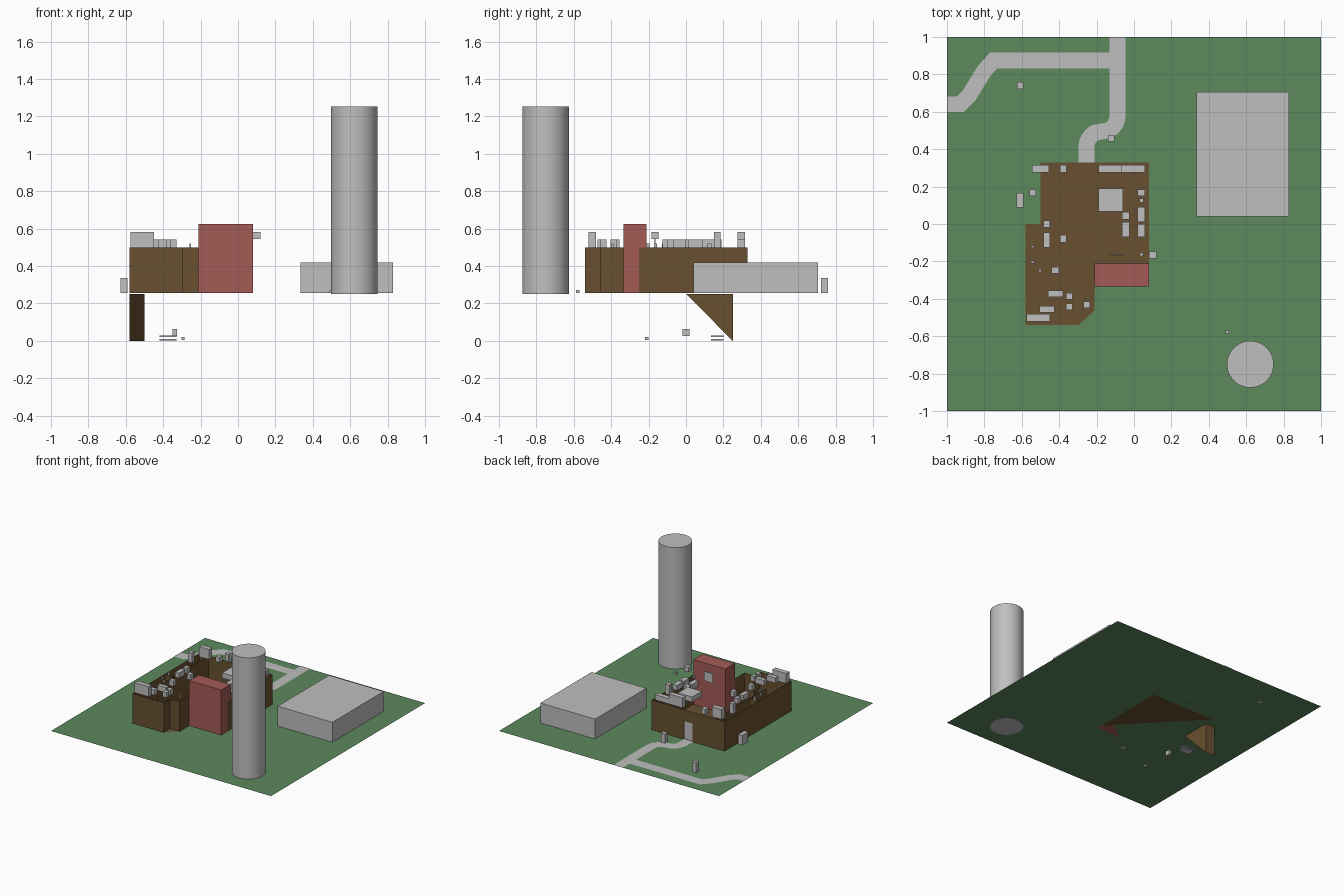
import bpy, bmesh, math
from mathutils import Vector

if "Cube" in bpy.data.objects:
    bpy.data.objects.remove(bpy.data.objects["Cube"])


def mat(name, col):
    m = bpy.data.materials.new(name)
    m.diffuse_color = (*col, 1)
    m.use_nodes = True
    m.node_tree.nodes["Principled BSDF"].inputs["Base Color"].default_value = m.diffuse_color
    return m


GREEN = mat("grass green", (0.11, 0.25, 0.11))
GREY = mat("light grey", (0.52, 0.52, 0.52))
BROWN = mat("dark brown", (0.14, 0.08, 0.03))
RED = mat("brick red", (0.37, 0.105, 0.093))
G = 0.255     # ground level
U = 0.50      # top of the walls / upper level


def make(name, bm, m):
    me = bpy.data.meshes.new(name)
    bm.to_mesh(me)
    bm.free()
    ob = bpy.data.objects.new(name, me)
    me.materials.append(m)
    bpy.context.collection.objects.link(ob)
    return ob


def box(name, x0, x1, y0, y1, z0, z1, m=GREY):
    bm = bmesh.new()
    bmesh.ops.create_cube(bm, size=1)
    for v in bm.verts:
        v.co = Vector((x1 if v.co.x > 0 else x0, y1 if v.co.y > 0 else y0,
                       z1 if v.co.z > 0 else z0))
    return make(name, bm, m)


def sheet(name, pts, z, m):
    bm = bmesh.new()
    bm.faces.new([bm.verts.new((x, y, z)) for x, y in pts])
    bmesh.ops.triangulate(bm, faces=bm.faces[:])
    return make(name, bm, m)


def walls(name, pts, z0, z1, m):
    bm = bmesh.new()
    lo = [bm.verts.new((x, y, z0)) for x, y in pts]
    hi = [bm.verts.new((x, y, z1)) for x, y in pts]
    for i in range(len(pts) - 1):
        bm.faces.new((lo[i], lo[i + 1], hi[i + 1], hi[i]))
    return make(name, bm, m)


def ribbon(name, pts, width, z, m):
    # flat strip of constant width along a path, with mitred joints
    ps = [Vector(p) for p in pts]
    bm = bmesh.new()
    prev = None
    for i, p in enumerate(ps):
        a = (p - ps[i - 1]).normalized() if i else (ps[1] - p).normalized()
        b = (ps[i + 1] - p).normalized() if i < len(ps) - 1 else a
        t = (a + b).normalized()
        n = Vector((-t.y, t.x)) * width / 2 / max(t.dot(a), 0.5)
        pair = [bm.verts.new((*(p + n), z)), bm.verts.new((*(p - n), z))]
        if prev:
            bm.faces.new((prev[0], prev[1], pair[1], pair[0]))
        prev = pair
    bmesh.ops.recalc_face_normals(bm, faces=bm.faces[:])
    return make(name, bm, m)


# Ground
sheet("ground", [(-1, -1), (1, -1), (1, 1), (-1, 1)], G, GREEN)

# Paths: S-bend to the door and a side branch
bend = [(-0.0875, 1.0), (-0.0875, 0.6)]
bend += [(-0.1775 + 0.09 * math.cos(a), 0.58 - 0.09 * math.sin(a))
         for a in [math.radians(d) for d in range(0, 61, 15)]]
bend += [(-0.165 - 0.09 * math.cos(a), 0.41 + 0.09 * math.sin(a))
         for a in [math.radians(d) for d in range(60, -1, -15)]]
bend += [(-0.255, 0.33)]
ribbon("door_path", bend, 0.085, G + 0.003, GREY)
ribbon("side_path", [(-0.1, 0.875), (-0.75, 0.875), (-0.80, 0.82), (-0.88, 0.69),
                     (-0.93, 0.64), (-1, 0.64)], 0.085, G + 0.002, GREY)

# House: open-topped thin walls with a door gap at the back
W, E, N = -0.58, 0.081, 0.33
walls("outer_walls", [(-0.21, N), (E, N), (E, -0.25), (-0.21, -0.25), (-0.21, -0.46),
                      (-0.295, -0.46), (-0.295, -0.54), (W, -0.54), (W, N), (-0.29, N)],
      G, U, BROWN)
walls("door_lintel", [(-0.29, N), (-0.21, N)], G + 0.15, U, BROWN)
walls("door_panel", [(-0.29, N - 0.005), (-0.21, N - 0.005)], G, G + 0.15, GREY)
walls("stair_wall", [(-0.5, N), (-0.5, -0.12), (W, -0.12)], G, U, BROWN)
walls("room_wall", [(-0.5, -0.12), (-0.5, -0.33)], G, U, BROWN)
sheet("house_floor", [(-0.5, N), (-0.5, 0), (W, 0), (W, -0.54), (-0.295, -0.54),
                      (-0.295, -0.46), (-0.21, -0.46), (-0.21, -0.25), (E, -0.25), (E, N)],
      G + 0.003, BROWN)
sheet("floor_underside", [(-0.5, N), (E, N), (E, -0.28)], G - 0.002, BROWN)

# Stair wedge below the ground
bm = bmesh.new()
tri = [(0, G - 0.003), (0.25, 0), (0.25, G - 0.003)]
l = [bm.verts.new((W, y, z)) for y, z in tri]
r = [bm.verts.new((-0.5, y, z)) for y, z in tri]
bm.faces.new(l)
bm.faces.new(r[::-1])
for i in range(3):
    j = (i + 1) % 3
    bm.faces.new((l[i], r[i], r[j], l[j]))
bmesh.ops.recalc_face_normals(bm, faces=bm.faces[:])
make("stair_wedge", bm, BROWN)

# Red block, warehouse and tower
box("red_block", -0.21, 0.08, -0.333, -0.21, G, 0.625, RED)
box("warehouse", 0.333, 0.83, 0.04, 0.705, G, 0.418)
bm = bmesh.new()
bmesh.ops.create_cone(bm, cap_ends=True, segments=48, radius1=0.125, radius2=0.125, depth=1)
bmesh.ops.translate(bm, verts=bm.verts, vec=(0.622, -0.75, G + 0.497))
tower = make("tower", bm, GREY)
for p in tower.data.polygons:
    p.use_smooth = len(p.vertices) == 4
bpy.context.view_layer.objects.active = tower
tower.select_set(True)
bpy.ops.object.shade_smooth_by_angle()

# Furniture on the upper level, grouped by height: centre x, y, size x, y
tall = [(-0.5, .295, .09, .04), (-.127, .295, .125, .04), (.04, .168, .04, .035),
        (-.542, .168, .035, .035), (-.512, -.5, .125, .04)]
low = [(-.378, .295, .035, .04), (-.042, .295, .045, .04), (.02, .295, .08, .04),
       (-.125, .128, .13, .125), (.04, .05, .04, .08), (.04, -.035, .04, .07),
       (-.045, .045, .04, .04), (-.045, -.03, .04, .08), (-.467, 0, .035, .04),
       (-.467, -.085, .035, .08), (-.378, -.08, .035, .04), (-.42, -.248, .04, .035),
       (-.42, -.372, .08, .035), (-.347, -.387, .035, .035), (-.347, -.442, .035, .035),
       (-.465, -.457, .08, .035)]
small = [(.04, .125, .02, .02), (.04, -.163, .02, .015), (-.542, -.122, .015, .015),
         (-.542, -.203, .015, .015), (-.502, -.248, .015, .015), (-.255, -.393, .01, .01)]
for name, items, h in (("cabinet", tall, 0.083), ("low_table", low, 0.043),
                       ("crate", small, 0.02)):
    for x, y, sx, sy in items:
        box(name, x - sx / 2, x + sx / 2, y - sy / 2, y + sy / 2, U, U + h)
box("wall_panel", -0.13, -0.05, -0.168, -0.162, 0.505, 0.583)
box("wall_bracket", 0.08, 0.12, -0.185, -0.148, 0.545, 0.583)

# Outdoor boxes standing on the ground
box("side_cabinet", -0.627, -0.59, 0.088, 0.165, G, 0.335)
box("path_post", -0.625, -0.59, 0.722, 0.76, G, 0.335)
box("door_post", -0.14, -0.105, 0.44, 0.475, G, 0.335)
box("front_crate", -0.27, -0.235, -0.45, -0.415, G, 0.29)
box("tower_crate", 0.488, 0.508, -0.587, -0.57, G, 0.273)

# Basement objects
box("basement_shelf", -0.42, -0.33, 0.135, 0.2, 0.002, 0.01)
box("basement_shelf_top", -0.42, -0.33, 0.135, 0.2, 0.02, 0.028)
box("basement_box", -0.35, -0.327, -0.02, 0.018, 0.025, 0.063)
box("basement_crate", -0.303, -0.285, -0.22, -0.2, 0.004, 0.02)
